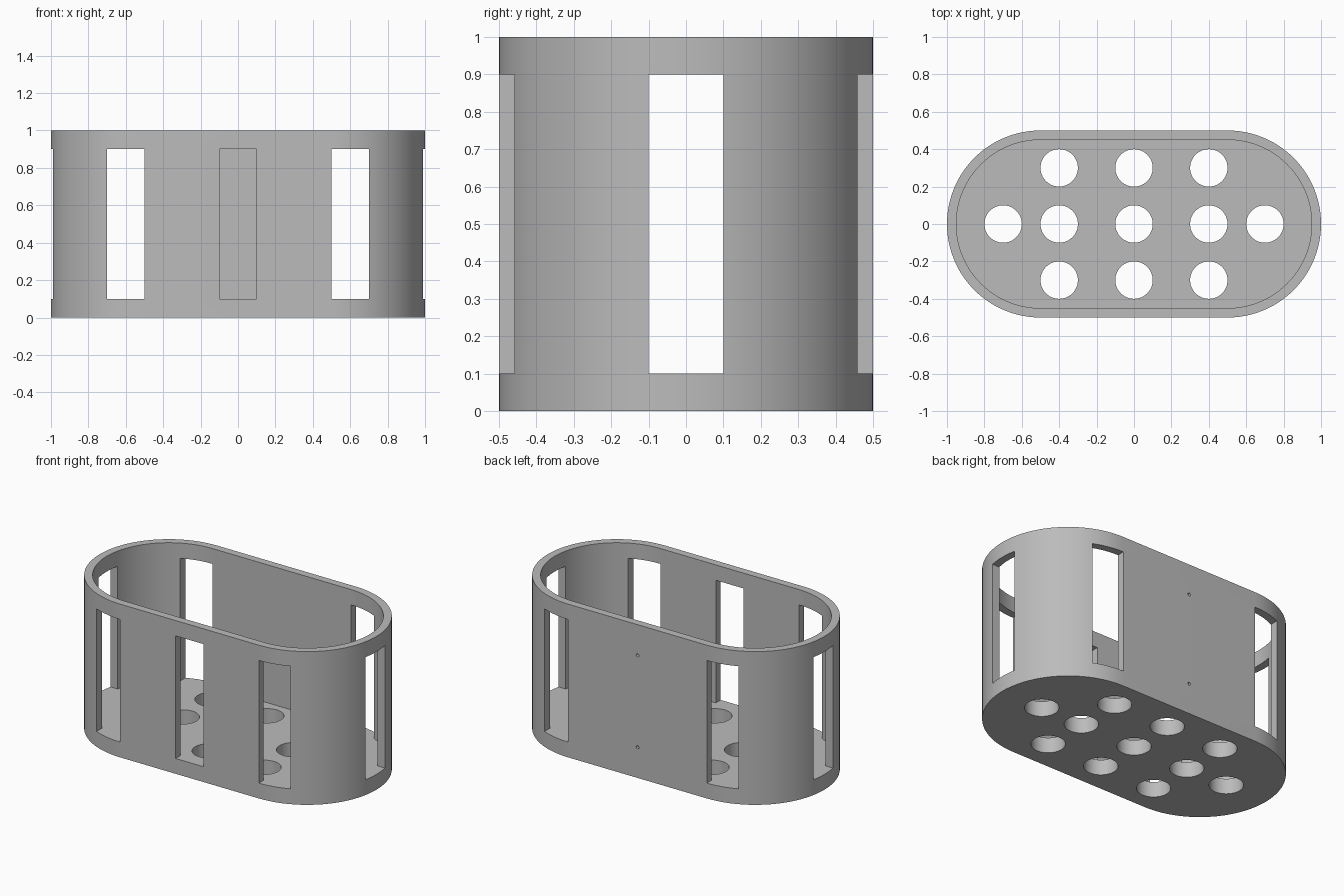
import bpy
import bmesh
from math import pi, sin, cos

cube = bpy.data.objects.get("Cube")
if cube:
    bpy.data.objects.remove(cube, do_unlink=True)

LENGTH, WIDTH, HEIGHT = 2.0, 1.0, 1.0
WALL, FLOOR = 0.05, 0.1
ARC_STEPS = 48

grey = bpy.data.materials.new("plain grey")
grey.use_nodes = True
grey.diffuse_color = (0.5, 0.5, 0.5, 1)
grey.node_tree.nodes["Principled BSDF"].inputs["Base Color"].default_value = (0.5, 0.5, 0.5, 1)


def prism(name, outline, z0, z1):
    """Extrude a closed outline from z0 up to z1."""
    bm = bmesh.new()
    base = bm.faces.new([bm.verts.new((x, y, z0)) for x, y in outline])
    top = bmesh.ops.extrude_face_region(bm, geom=[base])["geom"]
    verts = [v for v in top if isinstance(v, bmesh.types.BMVert)]
    bmesh.ops.translate(bm, verts=verts, vec=(0, 0, z1 - z0))
    bmesh.ops.recalc_face_normals(bm, faces=bm.faces)
    mesh = bpy.data.meshes.new(name)
    bm.to_mesh(mesh)
    bm.free()
    mesh.materials.append(grey)
    obj = bpy.data.objects.new(name, mesh)
    bpy.context.collection.objects.link(obj)
    return obj


def stadium(radius):
    centre = (LENGTH - WIDTH) / 2
    points = []
    for side, start in ((1, -pi / 2), (-1, pi / 2)):
        for i in range(ARC_STEPS + 1):
            a = start + pi * i / ARC_STEPS
            points.append((side * centre + radius * cos(a), radius * sin(a)))
    return points


def circle(x, y, r, steps):
    return [(x + r * cos(2 * pi * i / steps), y + r * sin(2 * pi * i / steps))
            for i in range(steps)]


def slot(x0, x1, y0, y1):
    outline = [(x0, y0), (x1, y0), (x1, y1), (x0, y1)]
    return prism("slot_cutter", outline, FLOOR, HEIGHT - 0.1)


# Rounded basket body and its hollow
body = prism("basket_body", stadium(WIDTH / 2), 0, HEIGHT)
cutters = [prism("hollow_cutter", stadium(WIDTH / 2 - WALL), FLOOR, HEIGHT + 0.2)]

# Tall slots: a pair through both long walls, one through the ends, one in the front
for x in (-0.6, 0.6):
    cutters.append(slot(x - 0.1, x + 0.1, -0.7, 0.7))
cutters.append(slot(-1.2, 1.2, -0.1, 0.1))
cutters.append(slot(-0.1, 0.1, -0.7, 0))

# Drain holes in the floor
drains = [(x, y) for x in (-0.4, 0, 0.4) for y in (-0.3, 0, 0.3)]
for x, y in drains + [(-0.7, 0), (0.7, 0)]:
    cutters.append(prism("drain_cutter", circle(x, y, 0.1, 48), -0.1, 0.2))

# Small blind pin holes in the back wall
for z in (0.2, 0.8):
    pin = prism("pin_cutter", circle(0, 0, 0.01, 16), -0.03, 0.03)
    pin.rotation_euler.x = pi / 2
    pin.location = (0, WIDTH / 2, z)
    cutters.append(pin)

for cutter in cutters:
    cutter.hide_render = True
    mod = body.modifiers.new(cutter.name, "BOOLEAN")
    mod.operation = "DIFFERENCE"
    mod.solver = "EXACT"
    mod.object = cutter

# Apply the cuts and discard the cutters
graph = bpy.context.evaluated_depsgraph_get()
carved = bpy.data.meshes.new_from_object(body.evaluated_get(graph))
body.modifiers.clear()
body.data = carved
for cutter in cutters:
    bpy.data.objects.remove(cutter, do_unlink=True)

bpy.ops.object.select_all(action="DESELECT")
body.select_set(True)
bpy.context.view_layer.objects.active = body
bpy.ops.object.shade_smooth_by_angle(angle=pi / 6)
